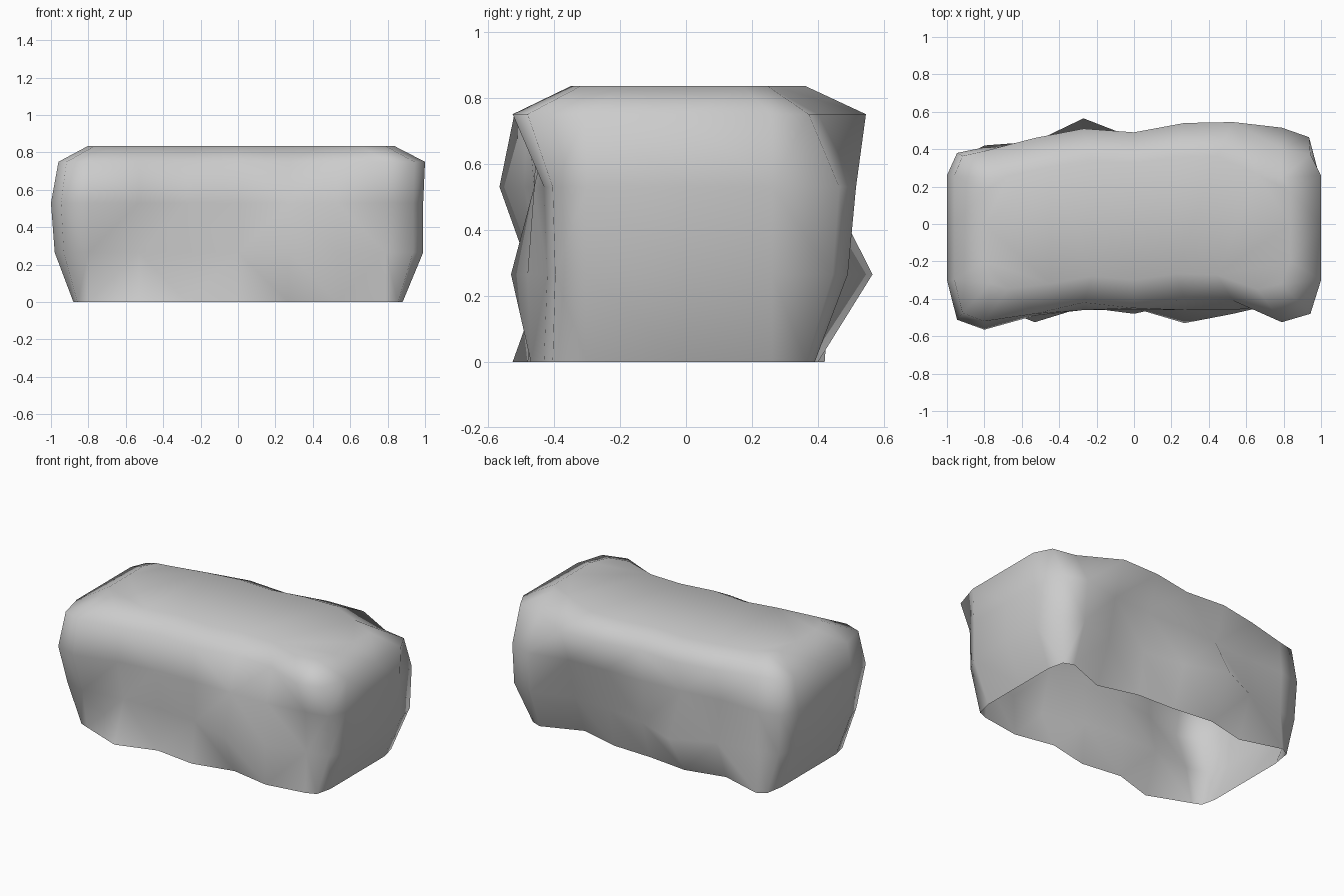
import bpy, bmesh

if "Cube" in bpy.data.objects:
    bpy.data.objects.remove(bpy.data.objects["Cube"])

# Column positions along the long sides and across the two ends
XS = [-0.80, -0.53, -0.27, 0.0, 0.27, 0.53, 0.79]
YS = [-0.30, 0.0, 0.26]

# One level per row: height, left x, right x, front depths, back depths
LEVELS = [
    (0.0, -0.88, 0.88,
     [-0.42, -0.525, -0.445, -0.48, -0.42, -0.47, -0.43],
     [0.42, 0.34, 0.40, 0.37, 0.36, 0.29, 0.39]),
    (0.265, -0.98, 0.99,
     [-0.47, -0.43, -0.43, -0.45, -0.53, -0.48, -0.42],
     [0.40, 0.44, 0.565, 0.46, 0.42, 0.40, 0.49]),
    (0.53, -1.0, 0.99,
     [-0.565, -0.49, -0.46, -0.46, -0.46, -0.46, -0.43],
     [0.41, 0.40, 0.43, 0.45, 0.45, 0.46, 0.515]),
    (0.75, -0.96, 1.0,
     [-0.52, -0.48, -0.42, -0.45, -0.40, -0.41, -0.525],
     [0.39, 0.46, 0.51, 0.49, 0.54, 0.545, 0.40]),
]


def corner(a, b):
    """Point between a long-side point a and an end point b, pushed outward."""
    return (a[0] * 0.27 + b[0] * 0.73, a[1] * 0.8 + b[1] * 0.2)


def outline(left, right, front, back):
    """Closed anticlockwise outline of one level."""
    f = list(zip(XS, front))
    b = list(zip(XS, back))[::-1]
    r = [(right, y) for y in YS]
    l = [(left, y) for y in YS][::-1]
    return (f + [corner(f[-1], r[0])] + r + [corner(b[0], r[-1])]
            + b + [corner(b[-1], l[0])] + l + [corner(f[0], l[-1])])


# Boulder shell, open underneath
bm = bmesh.new()
rings = [[bm.verts.new((x, y, z)) for x, y in outline(l, r, f, b)]
         for z, l, r, f, b in LEVELS]
# Top rim is the upper level drawn inward
rings.append([bm.verts.new((v.co.x * 0.835, v.co.y * 0.665, 0.835)) for v in rings[-1]])
n = len(rings[0])
for low, high in zip(rings, rings[1:]):
    for i in range(n):
        j = (i + 1) % n
        bm.faces.new((low[i], low[j], high[j], high[i]))

# Flat top
bm.faces.new(rings[-1])
bmesh.ops.triangulate(bm, faces=bm.faces[:])
for face in bm.faces:
    face.smooth = True

mesh = bpy.data.meshes.new("boulder")
bm.to_mesh(mesh)
bm.free()
bpy.context.collection.objects.link(bpy.data.objects.new("boulder", mesh))
